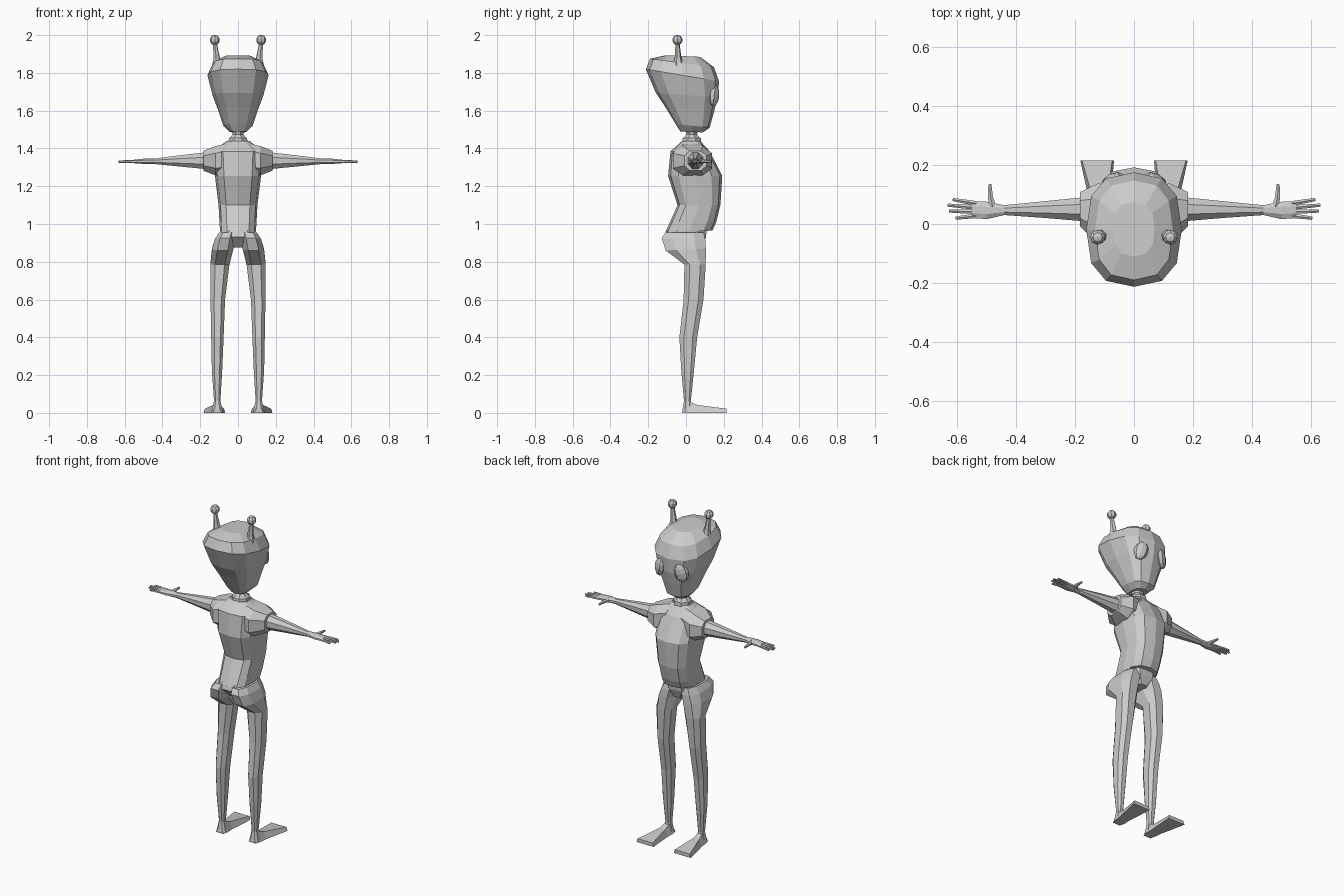
import bpy, bmesh, math
from mathutils import Vector, Matrix


def ring(c, u, v, n=8, p=2.0, turn=0.5):
    """Rounded polygon about c, spanned by half-axes u and v."""
    c, u, v = Vector(c), Vector(u), Vector(v)
    pts = []
    for i in range(n):
        a = (i + turn) * math.tau / n
        co, si = math.cos(a), math.sin(a)
        pts.append(c + u * math.copysign(abs(co) ** (2 / p), co)
                   + v * math.copysign(abs(si) ** (2 / p), si))
    return pts


def finish(name, bm, mirror):
    bmesh.ops.recalc_face_normals(bm, faces=bm.faces)
    me = bpy.data.meshes.new(name)
    bm.to_mesh(me)
    bm.free()
    ob = bpy.data.objects.new(name, me)
    bpy.context.collection.objects.link(ob)
    if mirror:
        ob.modifiers.new("mirror", 'MIRROR').use_mirror_merge = False
    return ob


def loft(name, rings, mirror=False):
    bm = bmesh.new()
    rows = [[bm.verts.new(p) for p in r] for r in rings]
    n = len(rows[0])
    for a, b in zip(rows, rows[1:]):
        for i in range(n):
            j = (i + 1) % n
            bm.faces.new((a[i], a[j], b[j], b[i]))
    bm.faces.new(rows[0])
    bm.faces.new(rows[-1])
    return finish(name, bm, mirror)


def level(x, hw, yb, zb, yf, zf, n=8, p=2.0, turn=0.5):
    """Upright-body ring from back point to front point, half width hw."""
    return ring((x, (yb + yf) / 2, (zb + zf) / 2), (hw, 0, 0),
                (0, (yf - yb) / 2, (zf - zb) / 2), n, p, turn)


def along_x(x, y, z, hy, hz, n=8, p=2.0):
    return ring((x, y, z), (0, hy, 0), (0, 0, hz), n, p)


def tube(name, pts, radii, n=6, mirror=True):
    """Tapered tube through points."""
    pts = [Vector(p) for p in pts]
    q = (pts[-1] - pts[0]).to_track_quat('Z', 'Y')
    loft(name, [ring(p, q @ Vector((r, 0, 0)), q @ Vector((0, r, 0)), n)
                for p, r in zip(pts, radii)], mirror)


# Head: half width, back y/z, front y/z
loft("head", [level(0, *r, n=12, p=2.6, turn=0) for r in (
    (0.045, -0.03, 1.49, 0.09, 1.485),
    (0.078, -0.055, 1.53, 0.125, 1.51),
    (0.108, -0.11, 1.62, 0.15, 1.60),
    (0.135, -0.16, 1.695, 0.168, 1.67),
    (0.162, -0.213, 1.82, 0.175, 1.755),
    (0.132, -0.19, 1.875, 0.148, 1.83),
    (0.07, -0.11, 1.893, 0.075, 1.885))])

# Eyes: flattened low-poly discs on the face
bm = bmesh.new()
bmesh.ops.create_uvsphere(
    bm, u_segments=8, v_segments=6, radius=1,
    matrix=Matrix.Translation((0.073, 0.148, 1.68))
    @ Matrix.Rotation(math.radians(-28), 4, 'Z')
    @ Matrix.Rotation(math.radians(-15), 4, 'Y')
    @ Matrix.Diagonal((0.04, 0.024, 0.058, 1)))
finish("eye", bm, True)

# Antennae
tube("antenna_stem", [(0.11, -0.04, 1.83), (0.113, -0.042, 1.88), (0.123, -0.045, 1.965)],
     [0.032, 0.018, 0.01])
bm = bmesh.new()
bmesh.ops.create_uvsphere(bm, u_segments=8, v_segments=5, radius=0.027,
                          matrix=Matrix.Translation((0.123, -0.045, 1.974)))
finish("antenna_ball", bm, True)

# Neck and collar
tube("neck", [(0, 0.03, 1.42), (0, 0.03, 1.455), (0, 0.03, 1.458), (0, 0.03, 1.475), (0, 0.03, 1.51)],
     [0.056, 0.052, 0.044, 0.031, 0.042], 8, False)

# Torso
loft("torso", [level(0, *r, n=12, p=2.8, turn=0) for r in (
    (0.095, -0.11, 0.955, 0.14, 0.965),
    (0.098, -0.085, 1.01, 0.16, 1.01),
    (0.103, -0.045, 1.10, 0.182, 1.10),
    (0.122, -0.095, 1.255, 0.192, 1.255),
    (0.13, -0.082, 1.385, 0.125, 1.385),
    (0.06, -0.02, 1.44, 0.075, 1.44))])

# Shoulders
loft("shoulder", [along_x(x, y, z, hy, hz, 8, 2.6) for x, y, z, hy, hz in (
    (0.05, 0.03, 1.345, 0.095, 0.09),
    (0.12, 0.035, 1.335, 0.11, 0.082),
    (0.183, 0.05, 1.335, 0.062, 0.056))], True)

# Arm with palm
loft("arm", [along_x(*r) for r in (
    (0.17, 0.05, 1.335, 0.044, 0.048),
    (0.30, 0.049, 1.334, 0.031, 0.033),
    (0.44, 0.047, 1.332, 0.018, 0.016),
    (0.50, 0.046, 1.332, 0.032, 0.015),
    (0.55, 0.049, 1.331, 0.031, 0.010))], True)

# Fingers and thumb
for i, (tx, ty) in enumerate(((0.605, 0.02), (0.628, 0.044), (0.632, 0.064), (0.615, 0.083))):
    by = 0.028 + 0.014 * i
    tube(f"finger_{i + 1}", [(0.535, by, 1.331), ((0.535 + tx) / 2, (by + ty) / 2, 1.331), (tx, ty, 1.329)],
         [0.009, 0.008, 0.006])
tube("thumb", [(0.478, 0.055, 1.332), (0.487, 0.09, 1.333), (0.489, 0.135, 1.331)], [0.014, 0.010, 0.006])

# Pelvis
loft("pelvis", [level(0, *r, n=8, p=2.8) for r in (
    (0.094, -0.105, 0.965, 0.115, 0.965),
    (0.088, -0.115, 0.93, 0.112, 0.93),
    (0.04, -0.06, 0.875, 0.09, 0.88))])

# Leg with buttock: centre x, half width, back y/z, front y/z
loft("leg", [level(*r, n=8, p=2.5) for r in (
    (0.057, 0.046, -0.115, 0.955, 0.10, 0.955),
    (0.069, 0.056, -0.136, 0.925, 0.11, 0.915),
    (0.082, 0.060, -0.115, 0.86, 0.112, 0.87),
    (0.096, 0.054, -0.012, 0.785, 0.108, 0.785),
    (0.107, 0.041, -0.016, 0.60, 0.096, 0.60),
    (0.109, 0.035, -0.038, 0.40, 0.062, 0.40),
    (0.111, 0.029, -0.027, 0.22, 0.044, 0.22),
    (0.110, 0.018, -0.012, 0.065, 0.027, 0.065),
    (0.110, 0.032, -0.022, 0.004, 0.04, 0.004))], True)

# Flat flared foot
loft("foot", [[Vector((x, y, z)) for x, z in ((x0, 0), (x1, 0), (x1 - ins, h), (x0 + ins, h))]
              for y, x0, x1, h, ins in (
                  (-0.02, 0.085, 0.135, 0.012, 0.008),
                  (0.012, 0.078, 0.142, 0.062, 0.018),
                  (0.06, 0.080, 0.148, 0.042, 0.016),
                  (0.215, 0.068, 0.182, 0.022, 0.006))], True)
